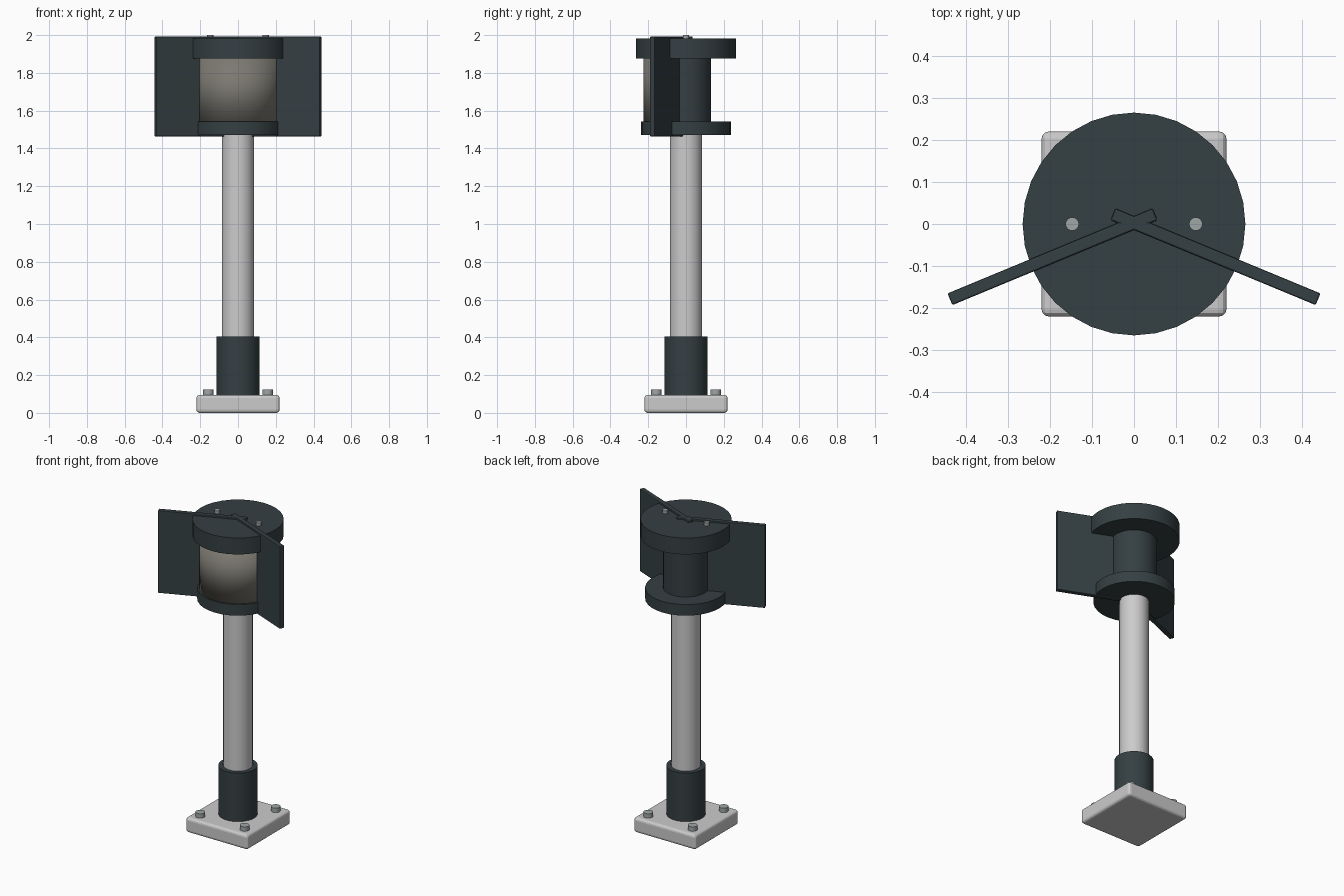
import bpy, math

if "Cube" in bpy.data.objects:
    bpy.data.objects.remove(bpy.data.objects["Cube"])

def mat(name, rgb):
    m = bpy.data.materials.new(name)
    m.diffuse_color = (*rgb, 1)
    m.use_nodes = True
    m.node_tree.nodes["Principled BSDF"].inputs["Base Color"].default_value = m.diffuse_color
    return m

DARK = mat("dark_metal", (0.035, 0.05, 0.055))
PALE = mat("pale_paint", (0.62, 0.63, 0.6))
STEEL = mat("bolt_steel", (0.35, 0.38, 0.39))
SMOKE = mat("smoked_lens", (0.2, 0.19, 0.165))

def finish(ob, name, material, smooth=True):
    ob.name = name
    ob.data.materials.append(material)
    if smooth:
        bpy.context.view_layer.objects.active = ob
        ob.select_set(True)
        bpy.ops.object.shade_smooth_by_angle(angle=math.radians(35))
    return ob

def cylinder(name, r, z0, z1, material, x=0, y=0, sides=32):
    bpy.ops.mesh.primitive_cylinder_add(vertices=sides, radius=r, depth=z1 - z0,
                                        location=(x, y, (z0 + z1) / 2))
    return finish(bpy.context.object, name, material)

def box(name, size, loc, material, bevel, rot=0, segments=2):
    bpy.ops.mesh.primitive_cube_add(size=1, location=loc, rotation=(0, 0, rot))
    ob = bpy.context.object
    ob.scale = size
    bpy.ops.object.transform_apply(location=False, rotation=False, scale=True)
    b = ob.modifiers.new("edge_bevel", 'BEVEL')
    b.width, b.segments = bevel, segments
    return finish(ob, name, material, smooth=False)

# Base plate with four corner bolts
box("base_plate", (0.44, 0.44, 0.095), (0, 0, 0.0475), PALE, 0.017, segments=3)
for sx in (-1, 1):
    for sy in (-1, 1):
        cylinder("base_bolt", 0.028, 0.085, 0.123, STEEL, sx * 0.157, sy * 0.157, 16)

# Post and its collar
cylinder("collar", 0.114, 0.09, 0.405, DARK)
cylinder("post", 0.086, 0.09, 1.48, PALE)

# Lamp head: lower flange, core and cap
cylinder("lower_flange", 0.237, 1.471, 1.542, DARK)
cylinder("lamp_core", 0.133, 1.53, 1.89, DARK)
cylinder("cap", 0.265, 1.876, 1.981, DARK)

# Curved lens across the front, ending inside the side vanes
n = 24
angles = [math.radians(202.5 + 135 * i / n) for i in range(n + 1)]
verts = [(0.226 * math.cos(a), 0.226 * math.sin(a), z) for a in angles for z in (1.535, 1.885)]
faces = [(2 * i, 2 * i + 2, 2 * i + 3, 2 * i + 1) for i in range(n)]
me = bpy.data.meshes.new("lens")
me.from_pydata(verts, [], faces)
lens = bpy.data.objects.new("lens", me)
bpy.context.collection.objects.link(lens)
wall = lens.modifiers.new("wall", 'SOLIDIFY')
wall.thickness, wall.offset = 0.012, -1
finish(lens, "lens", SMOKE)

# Two swept vanes crossing at the axis, and cap bolts
for s in (-1, 1):
    box("side_vane", (0.528, 0.03, 0.528), (s * 0.194, -0.078, 1.728), DARK, 0.004,
        rot=-s * math.radians(22.5))
    cylinder("cap_bolt", 0.016, 1.97, 2.0, STEEL, s * 0.147, 0, 16)
